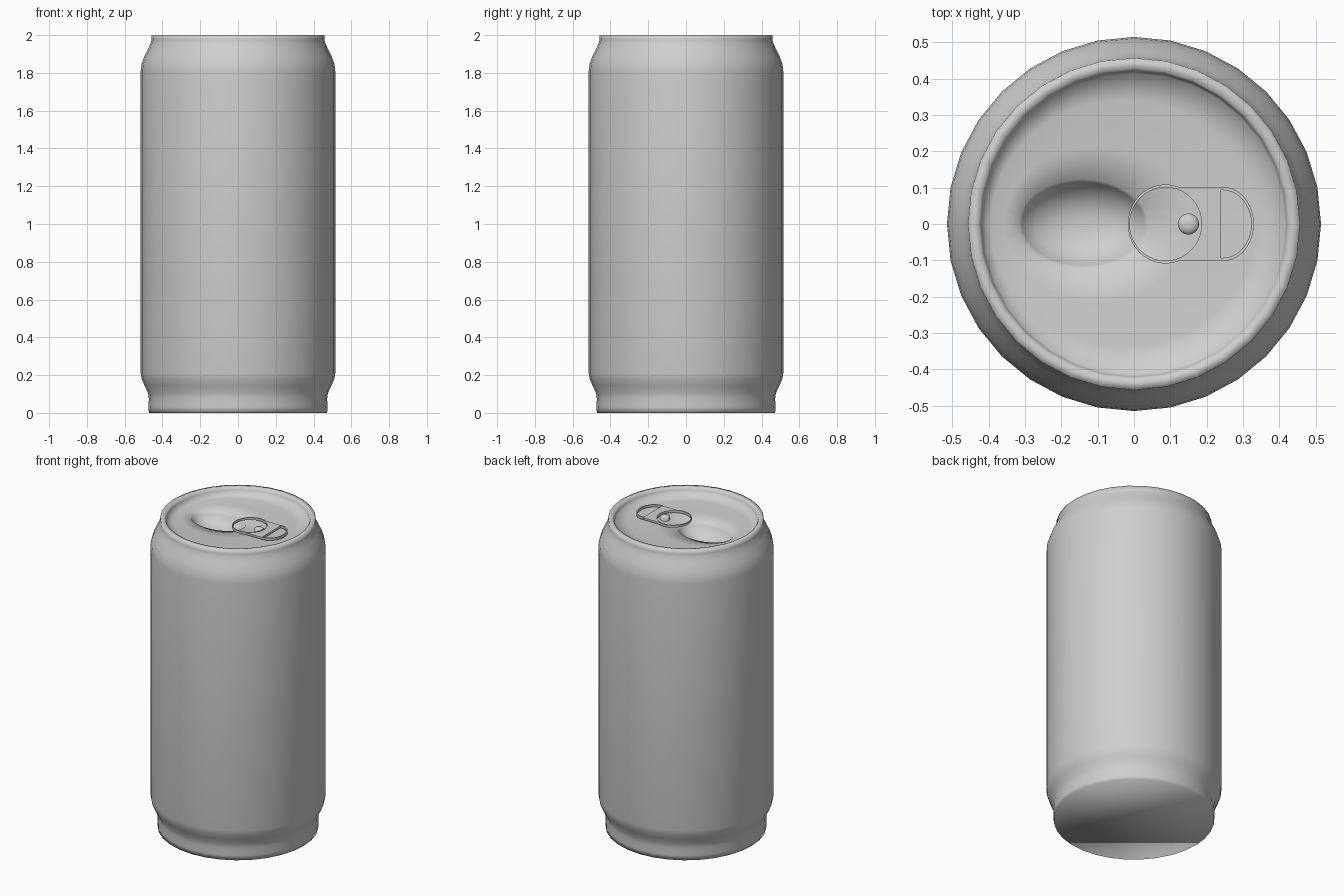
import bpy, bmesh, math

if "Cube" in bpy.data.objects:
    bpy.data.objects.remove(bpy.data.objects["Cube"])

# One plain metal colour
metal = bpy.data.materials.new("light grey metal")
metal.diffuse_color = (0.62, 0.62, 0.62, 1)
metal.use_nodes = True
metal.node_tree.nodes["Principled BSDF"].inputs["Base Color"].default_value = metal.diffuse_color


def make_object(name, bm, angle=None):
    bmesh.ops.recalc_face_normals(bm, faces=bm.faces)
    me = bpy.data.meshes.new(name)
    bm.to_mesh(me)
    bm.free()
    me.materials.append(metal)
    ob = bpy.data.objects.new(name, me)
    bpy.context.collection.objects.link(ob)
    if angle is None:
        for p in me.polygons:
            p.use_smooth = True
    else:
        bpy.ops.object.select_all(action='DESELECT')
        ob.select_set(True)
        bpy.context.view_layer.objects.active = ob
        bpy.ops.object.shade_smooth_by_angle(angle=math.radians(angle))
    return ob


def loft(name, rings, n, angle=None):
    """Skin a stack of ellipses (centre x, radius x, radius y, z), capped at both ends."""
    bm = bmesh.new()
    loops = []
    for cx, rx, ry, z in rings:
        loops.append([bm.verts.new((cx + rx * math.cos(2 * math.pi * i / n),
                                    ry * math.sin(2 * math.pi * i / n), z)) for i in range(n)])
    for a, b in zip(loops, loops[1:]):
        for i in range(n):
            j = (i + 1) % n
            bm.faces.new((a[i], a[j], b[j], b[i]))
    bm.faces.new(loops[0])
    bm.faces.new(loops[-1])
    return make_object(name, bm, angle)


def band(name, inner, outer, z0, z1, closed=False):
    """Flat strip between two matching 2D paths, with thickness."""
    bm = bmesh.new()
    secs = [[bm.verts.new((*p, z)) for p, z in ((a, z0), (b, z0), (b, z1), (a, z1))]
            for a, b in zip(inner, outer)]
    count = len(secs) if closed else len(secs) - 1
    for i in range(count):
        s, t = secs[i], secs[(i + 1) % len(secs)]
        for k in range(4):
            m = (k + 1) % 4
            bm.faces.new((s[k], s[m], t[m], t[k]))
    if not closed:
        bm.faces.new(secs[0])
        bm.faces.new(secs[-1])
    return make_object(name, bm, 35)


def arc(cx, rx, ry, a0, a1, n):
    return [(cx + rx * math.cos(math.radians(a0 + (a1 - a0) * i / n)),
             ry * math.sin(math.radians(a0 + (a1 - a0) * i / n))) for i in range(n + 1)]


# Can: base, wall, neck and rim are round; the lid blends into the oval mouth dent
wall = [(0.472, 0.0), (0.474, 0.03), (0.472, 0.075), (0.476, 0.105), (0.495, 0.145),
        (0.510, 0.18), (0.515, 0.21), (0.515, 1.81), (0.511, 1.845), (0.497, 1.885),
        (0.475, 1.93), (0.461, 1.96), (0.458, 1.975), (0.457, 2.0),
        (0.428, 2.0), (0.421, 1.985), (0.415, 1.963)]
rings = [(0, r, r, z) for r, z in wall]
rings += [(-0.03, 0.365, 0.34, 1.955), (-0.10, 0.26, 0.215, 1.950),
          (-0.14, 0.178, 0.123, 1.943), (-0.14, 0.168, 0.114, 1.925),
          (-0.14, 0.135, 0.09, 1.89), (-0.14, 0.075, 0.05, 1.865), (-0.14, 0.02, 0.014, 1.86)]
loft("can_body_and_lid", rings, 32)

# Pull tab: open ring, solid middle plate and finger loop
Z0, Z1 = 1.962, 1.977
band("tab_ring", arc(0.087, 0.099, 0.101, 0, 360, 40)[:-1],
     arc(0.087, 0.104, 0.109, 0, 360, 40)[:-1], Z0, Z1, closed=True)
edge = arc(0.087, 0.101, 0.103, -80, 80, 20)
band("tab_plate", edge, [(0.24, y) for _, y in edge], Z0, Z1 - 0.002)
band("tab_finger_loop", [(0.235, -0.093)] + arc(0.245, 0.078, 0.093, -90, 90, 20) + [(0.235, 0.093)],
     [(0.235, -0.102)] + arc(0.245, 0.085, 0.102, -90, 90, 20) + [(0.235, 0.102)], Z0, Z1)

# Rivet
loft("rivet", [(0.15, 0.029, 0.029, 1.945), (0.15, 0.029, 0.029, 1.968),
               (0.15, 0.022, 0.022, 1.975), (0.15, 0.010, 0.010, 1.978)], 20, 50)
